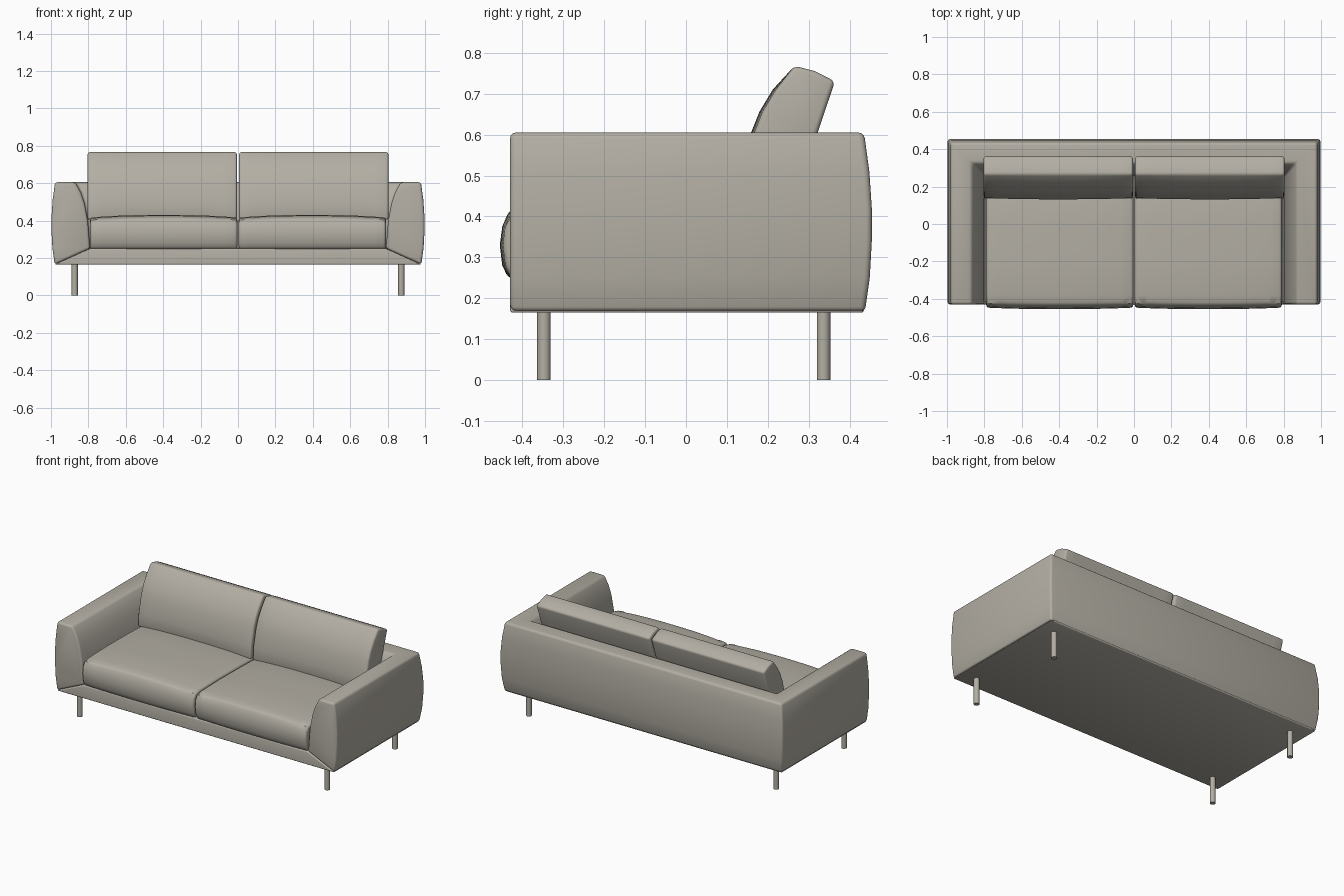
import bpy, bmesh, math

if "Cube" in bpy.data.objects:
    bpy.data.objects.remove(bpy.data.objects["Cube"])

fabric = bpy.data.materials.new("warm grey")
fabric.diffuse_color = (0.45, 0.425, 0.37, 1)
fabric.use_nodes = True
fabric.node_tree.nodes["Principled BSDF"].inputs["Base Color"].default_value = fabric.diffuse_color


def finish(name, bm, bevel=0.0, segments=3, limit=50):
    """Round the sharp edges, make the object and shade it smooth."""
    bmesh.ops.recalc_face_normals(bm, faces=bm.faces[:])
    if bevel:
        sharp = [e for e in bm.edges if e.is_manifold and e.calc_face_angle(0) > math.radians(limit)]
        bmesh.ops.bevel(bm, geom=sharp, offset=bevel, segments=segments,
                        profile=0.5, affect='EDGES', clamp_overlap=True)
    bmesh.ops.recalc_face_normals(bm, faces=bm.faces[:])
    mesh = bpy.data.meshes.new(name)
    bm.to_mesh(mesh)
    bm.free()
    mesh.materials.append(fabric)
    ob = bpy.data.objects.new(name, mesh)
    bpy.context.collection.objects.link(ob)
    bpy.ops.object.select_all(action='DESELECT')
    ob.select_set(True)
    bpy.context.view_layer.objects.active = ob
    bpy.ops.object.shade_smooth_by_angle(angle=math.radians(40))
    return ob


def loft(sections):
    """Skin a list of equal closed rings and cap both ends."""
    bm = bmesh.new()
    rings = [[bm.verts.new(p) for p in s] for s in sections]
    n = len(rings[0])
    for a, b in zip(rings, rings[1:]):
        for i in range(n):
            j = (i + 1) % n
            bm.faces.new((a[i], a[j], b[j], b[i]))
    bm.faces.new(rings[0])
    bm.faces.new(rings[-1])
    return bm


# Arms and back: one profile (inset from outside, height) swept round a U
shell = [(0.018, 0.165), (0.006, 0.25), (0.001, 0.34), (0.001, 0.42), (0.007, 0.51),
         (0.02, 0.605), (0.128, 0.605), (0.158, 0.55), (0.178, 0.49), (0.195, 0.40), (0.207, 0.25)]
FRONT, BACK = -0.43, 0.455
finish("arms_and_back", loft([
    [(0.998 - d, FRONT, z) for d, z in shell],
    [(0.998 - d, BACK - d, z) for d, z in shell],
    [(-0.998 + d, BACK - d, z) for d, z in shell],
    [(-0.998 + d, FRONT, z) for d, z in shell]]), 0.014)

# Base: trapezoid filling the mitred gap between the arms
trapezoid = [(-0.98, 0.165), (0.98, 0.165), (0.791, 0.25), (-0.791, 0.25)]
finish("base", loft([[(x, y, z) for x, z in trapezoid] for y in (FRONT, 0.435)]), 0.007)


def cushion(name, profile, x0, x1, crown, bevel):
    """Side profile (y, z) run along x; crown(y, z, k) puffs out the middle."""
    sections = []
    for i in range(13):
        t = i / 6 - 1
        k = 1 - abs(t) ** 2.5
        x = x0 + (x1 - x0) * i / 12
        sections.append([(x, *crown(y, z, k)) for y, z in profile])
    return finish(name, loft(sections), bevel)


def seat_crown(y, z, k):
    return y - (0.008 * k if y < -0.4 else 0), z + (0.014 * k if z > 0.39 else 0)


def back_crown(y, z, k):
    front = y < 0.24 and 0.42 < z < 0.75
    return y - (0.008 * k if front else 0), z


seat = [(-0.425, 0.247), (-0.441, 0.28), (-0.447, 0.33), (-0.441, 0.375), (-0.424, 0.402),
        (-0.38, 0.412), (-0.2, 0.416), (0.0, 0.414), (0.26, 0.408), (0.26, 0.247)]
backrest = [(0.135, 0.405), (0.14, 0.49), (0.165, 0.60), (0.187, 0.655), (0.22, 0.71),
            (0.265, 0.768), (0.315, 0.755), (0.364, 0.73), (0.32, 0.60), (0.255, 0.405)]

# Two seat and two back cushions
for side, s in (("right", 1), ("left", -1)):
    cushion(f"seat_cushion_{side}", seat, 0.004 * s, 0.79 * s, seat_crown, 0.014)
    cushion(f"back_cushion_{side}", backrest, 0.006 * s, 0.804 * s, back_crown, 0.012)

# Four round legs
for side, x in (("right", 0.873), ("left", -0.873)):
    for end, y in (("front", -0.347), ("back", 0.336)):
        bm = bmesh.new()
        bmesh.ops.create_cone(bm, cap_ends=True, segments=24, radius1=0.0165, radius2=0.0165, depth=0.18)
        bmesh.ops.translate(bm, verts=bm.verts[:], vec=(x, y, 0.09))
        finish(f"{end}_leg_{side}", bm)
